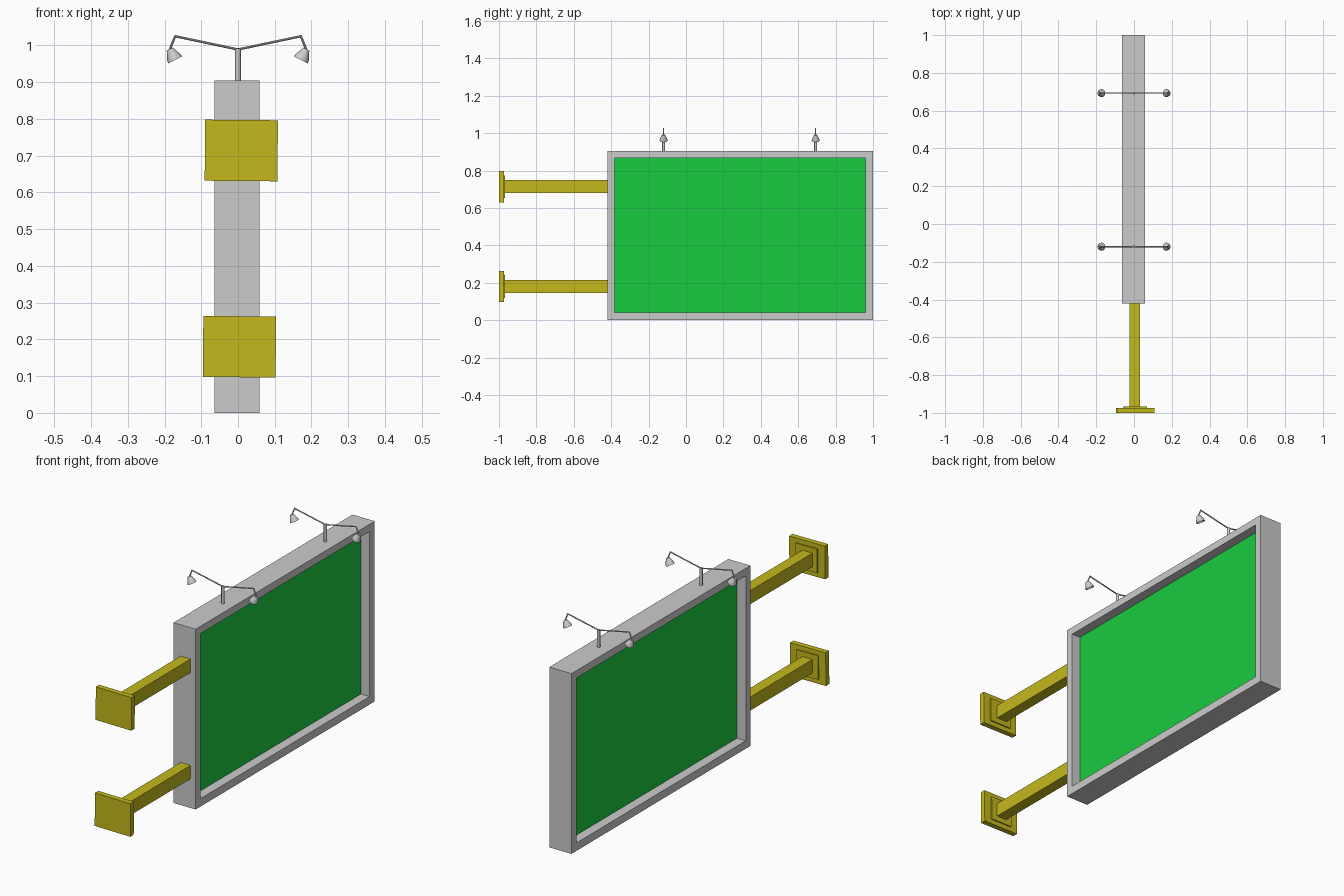
import bpy, bmesh, math
from mathutils import Vector, Matrix

if "Cube" in bpy.data.objects:
    bpy.data.objects.remove(bpy.data.objects["Cube"])


def material(name, color):
    m = bpy.data.materials.new(name)
    m.diffuse_color = color
    m.use_nodes = True
    m.node_tree.nodes["Principled BSDF"].inputs["Base Color"].default_value = m.diffuse_color
    return m


green = material("sign_green", (0.01, 0.6, 0.05, 1))
olive = material("bracket_olive", (0.55, 0.48, 0.012, 1))


def add_object(name, bm, mat=None):
    bmesh.ops.recalc_face_normals(bm, faces=bm.faces[:])
    me = bpy.data.meshes.new(name)
    bm.to_mesh(me)
    bm.free()
    ob = bpy.data.objects.new(name, me)
    bpy.context.collection.objects.link(ob)
    if mat:
        me.materials.append(mat)
    return ob


def smooth(ob):
    bpy.ops.object.select_all(action='DESELECT')
    ob.select_set(True)
    bpy.context.view_layer.objects.active = ob
    bpy.ops.object.shade_smooth_by_angle(angle=math.radians(40))


def add_box(bm, x, y, z):
    lo, hi = Vector((x[0], y[0], z[0])), Vector((x[1], y[1], z[1]))
    bmesh.ops.create_cube(bm, size=1, matrix=Matrix.Translation((lo + hi) / 2)
                          @ Matrix.Diagonal((*(hi - lo), 1)))


def add_rod(bm, a, b, r1, r2=None, sides=12):
    a, b = Vector(a), Vector(b)
    rot = Vector((0, 0, 1)).rotation_difference(b - a).to_matrix().to_4x4()
    bmesh.ops.create_cone(bm, cap_ends=True, segments=sides, radius1=r1,
                          radius2=r1 if r2 is None else r2, depth=(b - a).length,
                          matrix=Matrix.Translation((a + b) / 2) @ rot)


# Frame: rectangular ring, open on both sides
X0, X1 = -0.064, 0.059
OUTER = [(-0.42, 0), (1, 0), (1, 0.905), (-0.42, 0.905)]
INNER = [(-0.383, 0.04), (0.96, 0.04), (0.96, 0.868), (-0.383, 0.868)]
bm = bmesh.new()
rings = [[bm.verts.new((x, y, z)) for y, z in loop]
         for x, loop in ((X0, OUTER), (X1, OUTER), (X1, INNER), (X0, INNER))]
for k in range(4):
    a, b = rings[k], rings[(k + 1) % 4]
    for i in range(4):
        j = (i + 1) % 4
        bm.faces.new((a[i], a[j], b[j], b[i]))
add_object("sign_frame", bm)

# Green panel recessed from both faces
bm = bmesh.new()
add_box(bm, (-0.016, 0.011), (-0.388, 0.965), (0.035, 0.873))
add_object("sign_panel", bm, green)

# Wall brackets: plate, raised pad and square arm, very slightly rolled
for name, cx, cz, roll in (("upper", 0.009, 0.714, 0.5), ("lower", 0.004, 0.18, 0.5)):
    bm = bmesh.new()
    add_box(bm, (-0.099, 0.099), (-1.0, -0.973), (-0.083, 0.083))
    add_box(bm, (-0.06, 0.06), (-0.98, -0.967), (-0.06, 0.06))
    ob = add_object(name + "_wall_plate", bm, olive)
    ob.location = (cx, 0, cz)
    ob.rotation_euler.y = math.radians(roll)
    bm = bmesh.new()
    add_box(bm, (-0.028, 0.028), (-0.97, -0.415), (-0.034, 0.034))
    ob = add_object(name + "_arm", bm, olive)
    ob.location = (0.003, 0, cz)

# Lamp pairs on top of the frame
SHADE = [(0, 0), (0.009, 0), (0.0115, 0.006), (0.0195, 0.024),
         (0.0215, 0.033), (0.019, 0.033), (0.015, 0.026), (0, 0.024)]
for name, y in (("near", -0.12), ("far", 0.693)):
    bm = bmesh.new()
    add_rod(bm, (0, y, 0.895), (0, y, 0.992), 0.0075)
    for s in (-1, 1):
        tip, end = (s * 0.171, y, 1.025), (s * 0.186, y, 0.988)
        add_rod(bm, (0, y, 0.989), tip, 0.0032, sides=8)
        add_rod(bm, tip, end, 0.0032, sides=8)
        bmesh.ops.create_icosphere(bm, subdivisions=1, radius=0.0034,
                                   matrix=Matrix.Translation(tip))
    smooth(add_object(name + "_lamp_post", bm))

    # Bell shades tilted towards the panel
    for s, side in ((-1, "left"), (1, "right")):
        bm = bmesh.new()
        vs = [bm.verts.new((r, 0, -d)) for r, d in SHADE]
        es = [bm.edges.new(p) for p in zip(vs, vs[1:])]
        bmesh.ops.spin(bm, geom=vs + es, cent=(0, 0, 0), axis=(0, 0, 1),
                       angle=math.tau, steps=20)
        bmesh.ops.remove_doubles(bm, verts=bm.verts[:], dist=1e-5)
        aim = Vector((0, 0, -1)).rotation_difference(Vector((-s * 0.45, 0, -0.89)))
        bm.transform(Matrix.Translation((s * 0.186, y, 0.99)) @ aim.to_matrix().to_4x4())
        smooth(add_object(f"{name}_{side}_lamp_shade", bm))
